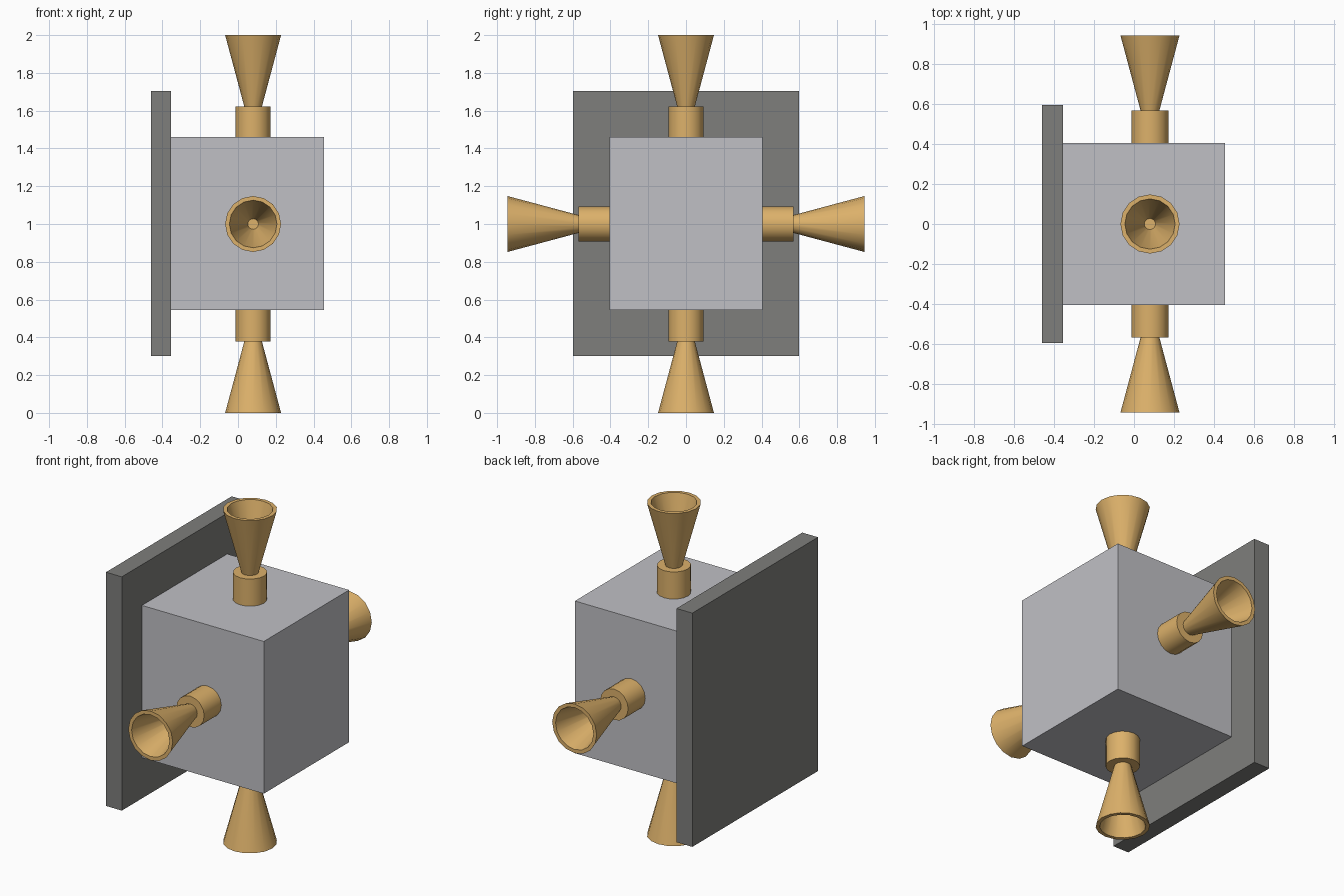
import bpy
import math
from mathutils import Vector

cube = bpy.data.objects.get("Cube")
if cube:
    bpy.data.objects.remove(cube, do_unlink=True)


def material(name, rgb):
    mat = bpy.data.materials.new(name)
    mat.use_nodes = True
    color = (*rgb, 1.0)
    mat.diffuse_color = color
    mat.node_tree.nodes["Principled BSDF"].inputs["Base Color"].default_value = color
    return mat


body_grey = material("light grey", (0.53, 0.53, 0.56))
plate_grey = material("dark grey", (0.21, 0.21, 0.20))
brass = material("brass", (0.72, 0.44, 0.145))


def box(name, low, high, mat):
    low, high = Vector(low), Vector(high)
    bpy.ops.mesh.primitive_cube_add(size=1, location=(low + high) / 2)
    obj = bpy.context.object
    obj.name = name
    obj.scale = high - low
    bpy.ops.object.transform_apply(location=False, rotation=False, scale=True)
    obj.data.materials.append(mat)
    return obj


def lathe(name, profile, location, direction, mat, sides=16):
    """Turn a (radius, height) profile about z, cap both ends, aim it along direction."""
    verts = [(r * math.cos(2 * math.pi * i / sides), r * math.sin(2 * math.pi * i / sides), h)
             for r, h in profile for i in range(sides)]
    faces = [(k * sides + i, k * sides + (i + 1) % sides,
              (k + 1) * sides + (i + 1) % sides, (k + 1) * sides + i)
             for k in range(len(profile) - 1) for i in range(sides)]
    last = (len(profile) - 1) * sides
    faces += [tuple(reversed(range(sides))), tuple(range(last, last + sides))]
    mesh = bpy.data.meshes.new(name)
    mesh.from_pydata(verts, [], faces)
    mesh.materials.append(mat)
    obj = bpy.data.objects.new(name, mesh)
    bpy.context.collection.objects.link(obj)
    obj.location = location
    obj.rotation_euler = Vector(direction).to_track_quat("Z", "Y").to_euler()
    bpy.ops.object.select_all(action="DESELECT")
    obj.select_set(True)
    bpy.context.view_layer.objects.active = obj
    bpy.ops.object.shade_smooth_by_angle(angle=math.radians(30))
    return obj


# Central block and mounting plate
box("body_block", (-0.355, -0.405, 0.545), (0.455, 0.405, 1.46), body_grey)
box("mounting_plate", (-0.46, -0.597, 0.30), (-0.355, 0.597, 1.705), plate_grey)

# Four thrusters: a round collar and a hollow flared bell each
collar_profile = [(0.093, -0.01), (0.093, 0.163)]
bell_profile = [(0.047, 0.163), (0.148, 0.54), (0.126, 0.54), (0.028, 0.175)]
thrusters = {
    "top": ((0.08, 0, 1.46), (0, 0, 1)),
    "bottom": ((0.08, 0, 0.54), (0, 0, -1)),
    "front": ((0.08, -0.405, 1.0), (0, -1, 0)),
    "back": ((0.08, 0.405, 1.0), (0, 1, 0)),
}
for side, (base, direction) in thrusters.items():
    lathe(side + "_thruster_collar", collar_profile, base, direction, brass)
    lathe(side + "_thruster_bell", bell_profile, base, direction, brass)
